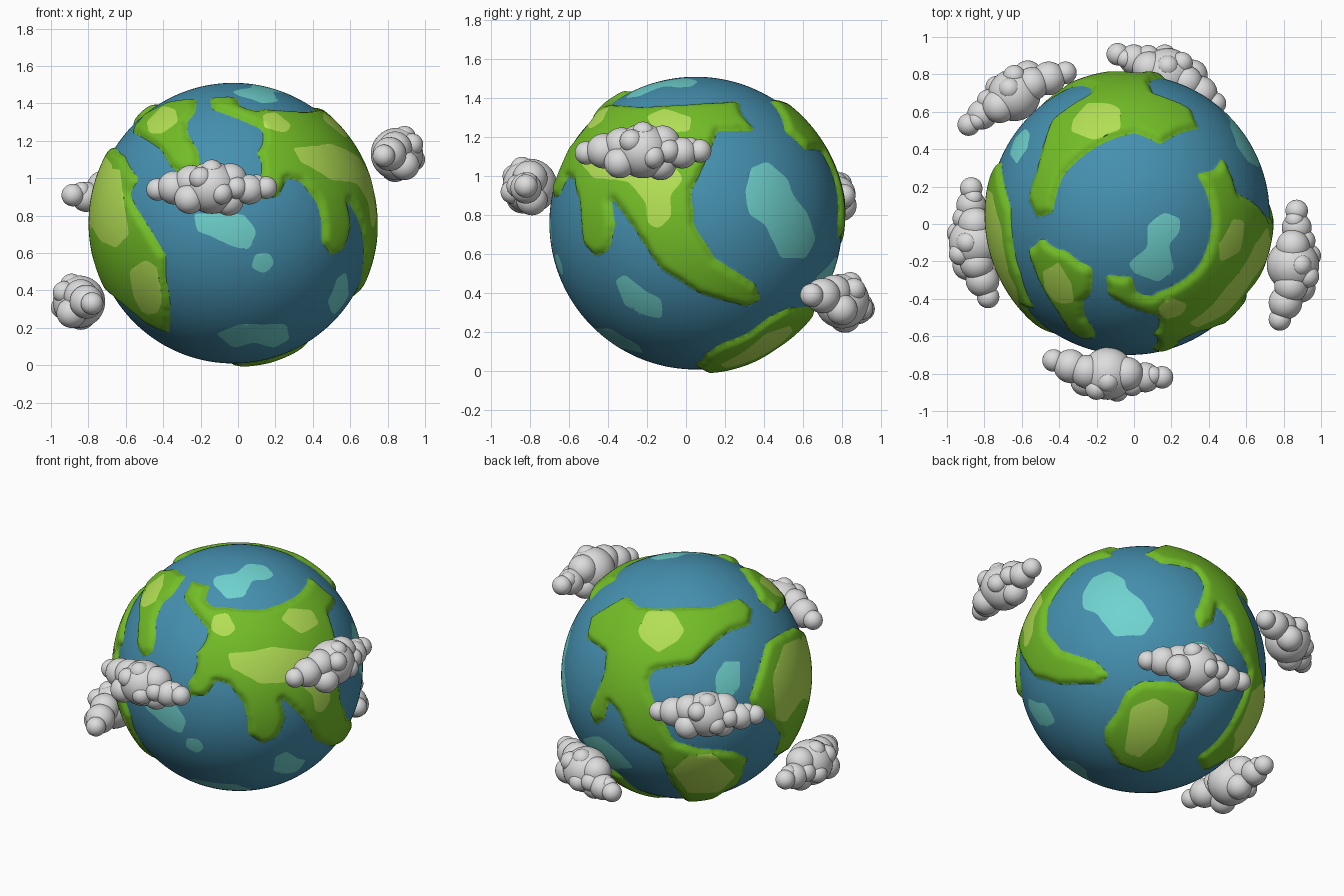
import bpy, bmesh
from math import sin, cos, radians
from mathutils import Vector, Matrix

cube = bpy.data.objects.get("Cube")
if cube:
    bpy.data.objects.remove(cube, do_unlink=True)

CENTRE = Vector((-0.025, 0.05, 0.76))
RADIUS = 0.75
LAND_HEIGHT = 0.024
OCEAN, SHALLOWS, LAND, HIGHLAND = range(4)


def make_material(name, red, green, blue):
    mat = bpy.data.materials.new(name)
    mat.use_nodes = True
    mat.diffuse_color = (red, green, blue, 1)
    shader = mat.node_tree.nodes["Principled BSDF"]
    shader.inputs["Base Color"].default_value = (red, green, blue, 1)
    shader.inputs["Roughness"].default_value = 0.8
    return mat


globe_materials = [
    make_material("ocean blue", 0.06, 0.28, 0.43),
    make_material("shallow water cyan", 0.16, 0.65, 0.62),
    make_material("land green", 0.17, 0.51, 0.02),
    make_material("highland light green", 0.45, 0.74, 0.09),
]
cloud_white = make_material("cloud white", 0.72, 0.72, 0.72)


def direction(azimuth, elevation):
    """Right, up and outward axes of a stencil projected onto the globe."""
    a, e = radians(azimuth), radians(elevation)
    out = Vector((sin(a) * cos(e), -cos(a) * cos(e), sin(e)))
    right = Vector((cos(a), sin(a), 0))
    return right, out.cross(right), out


DIRECTIONS = {
    "front": direction(0, 0),
    "right": direction(90, 0),
    "top": direction(0, 90),
    "back_left": direction(215, 27),
    "back_right": direction(145, -27),
}
stencils = []


def stencil(kind, side, *outline):
    """Outline in hundredths of the globe radius, projected from one side."""
    us, vs = zip(*outline)
    stencils.append((kind, side, outline, min(us), max(us), min(vs), max(vs)))


def inside(u, v, outline):
    hit = False
    u0, v0 = outline[-1]
    for u1, v1 in outline:
        if (v0 > v) != (v1 > v) and u < (u1 - u0) * (v - v0) / (v1 - v0) + u0:
            hit = not hit
        u0, v0 = u1, v1
    return hit


# western continent, wrapping round the side
stencil(LAND, "front", (-84, 52), (-79, 44), (-79, 31), (-69, 11), (-58, -6), (-48, -23), (-48, -40),
        (-45, -54), (-45, -79), (-60, -72), (-78, -57), (-95, -42), (-110, -20), (-110, 30))
stencil(LAND, "back_left", (88, 38), (66, 24), (60, 2), (52, -23), (58, -32), (72, -40),
        (82, -58), (110, -20), (110, 30))
# north-western island
stencil(LAND, "front", (-72, 65), (-62, 77), (-44, 86), (-26, 89), (-27, 79), (-33, 72), (-32, 62),
        (-25, 52), (-24, 41), (-33, 34), (-44, 39), (-51, 52), (-61, 59))
# eastern continent and its northern spit
stencil(LAND, "right", (-97, 17), (-95, 27), (-85, 50), (-70, 69), (-56, 81), (-38, 79), (29, 83),
        (32, 73), (41, 63), (15, 63), (6, 40), (-3, 22), (-1, -1), (13, -24), (40, -41), (45, -52),
        (34, -57), (3, -48), (-25, -30), (-42, -3), (-58, 18), (-55, -1), (-59, -18), (-68, -23),
        (-77, -13), (-79, 13), (-83, 30), (-87, 32), (-93, 19))
stencil(LAND, "front", (-17, 89), (2, 90), (5, 83), (20, 79), (40, 79), (40, 63), (20, 67),
        (4, 74), (-15, 81))
# rear continent
stencil(LAND, "back_left", (-79, 28), (-75, 46), (-47, 62), (-37, 52), (-13, 51), (23, 52), (44, 60),
        (55, 51), (52, 38), (35, 32), (21, 20), (7, 6), (-25, 1), (-30, -8), (-25, -24), (-9, -56),
        (11, -62), (40, -64), (51, -69), (44, -87), (11, -105), (-1, -100), (-11, -89), (-21, -66),
        (-45, -52), (-53, -32), (-61, -23), (-65, -38), (-73, -42), (-77, -30), (-65, -2), (-63, 16))
# southern continent
stencil(LAND, "back_right", (-35, -53), (-26, -40), (-20, -24), (-8, -15), (15, -14), (36, -17),
        (40, -25), (33, -40), (25, -53), (23, -70), (14, -82), (0, -86), (-21, -80), (-33, -65))

# highlands
stencil(HIGHLAND, "front", (-95, 31), (-88, 38), (-78, 37), (-76, 17), (-72, -8), (-81, -17), (-92, -12), (-99, 0))
stencil(HIGHLAND, "back_left", (78, 22), (90, 28), (96, 12), (92, -20), (80, -38), (72, -38), (69, -4))
stencil(HIGHLAND, "front", (-72, -33), (-61, -25), (-53, -30), (-49, -54), (-53, -63), (-63, -62), (-69, -51))
stencil(HIGHLAND, "front", (-60, 70), (-49, 81), (-40, 79), (-38, 70), (-49, 62), (-58, 62))
stencil(HIGHLAND, "front", (20, 75), (29, 77), (40, 68), (36, 62), (22, 66))
stencil(HIGHLAND, "right", (-75, 52), (-50, 55), (-20, 45), (-8, 30), (-17, 18), (-16, 4), (-25, -4),
        (-32, 0), (-33, 14), (-45, 28), (-68, 30), (-78, 42))
stencil(HIGHLAND, "right", (-33, 71), (-21, 76), (-3, 70), (-4, 61), (-25, 59))
stencil(HIGHLAND, "back_right", (-15, -35), (3, -27), (15, -33), (14, -45), (7, -61), (-5, -73), (-17, -69))
stencil(HIGHLAND, "back_left", (-37, 32), (-29, 48), (-9, 48), (0, 32), (-5, 24), (-21, 14), (-33, 24))
stencil(HIGHLAND, "back_left", (-10, -77), (3, -66), (23, -65), (40, -81), (27, -93), (3, -94))

# shallow water
stencil(SHALLOWS, "front", (-28, 7), (8, 6), (17, -6), (11, -19), (0, -17), (-14, -10), (-26, -6))
stencil(SHALLOWS, "front", (15, -22), (27, -21), (29, -30), (22, -36), (13, -32))
stencil(SHALLOWS, "front", (-12, -79), (4, -72), (38, -72), (40, -83), (29, -89), (15, -85), (0, -89))
stencil(SHALLOWS, "right", (-55, -39), (-48, -35), (-35, -46), (-23, -52), (-23, -65), (-35, -63), (-49, -56))
stencil(SHALLOWS, "right", (34, 23), (38, 38), (49, 42), (63, 30), (66, 20), (77, 6), (82, -11),
        (75, -24), (58, -24), (47, -1), (36, 6))
stencil(SHALLOWS, "top", (-1, -35), (13, -23), (13, -7), (25, 2), (37, -3), (35, -14), (28, -21),
        (32, -39), (21, -48), (4, -42))
stencil(SHALLOWS, "back_left", (25, -4), (32, 8), (45, 8), (45, -12), (35, -24), (26, -18))
stencil(SHALLOWS, "back_left", (-83, -52), (-69, -51), (-53, -64), (-41, -77), (-57, -77), (-73, -67))


def surface_kind(point):
    seen = {name: (100 * point.dot(r), 100 * point.dot(u), point.dot(o))
            for name, (r, u, o) in DIRECTIONS.items()}
    kind = OCEAN
    for new, side, outline, u0, u1, v0, v1 in stencils:
        # highlands only lie on land, shallows only in the ocean
        if new == kind or (new == HIGHLAND) != (kind == LAND):
            continue
        u, v, facing = seen[side]
        if facing > 0 and u0 < u < u1 and v0 < v < v1 and inside(u, v, outline):
            kind = new
    return kind


def finish(bm, name, materials, angle):
    mesh = bpy.data.meshes.new(name)
    bm.to_mesh(mesh)
    bm.free()
    for mat in materials:
        mesh.materials.append(mat)
    obj = bpy.data.objects.new(name, mesh)
    bpy.context.collection.objects.link(obj)
    bpy.ops.object.select_all(action="DESELECT")
    obj.select_set(True)
    bpy.context.view_layer.objects.active = obj
    bpy.ops.object.shade_smooth_by_angle(angle=radians(angle))
    return obj


# globe: paint the faces
bm = bmesh.new()
bmesh.ops.create_icosphere(bm, subdivisions=7, radius=1)
for face in bm.faces:
    face.material_index = surface_kind(face.calc_center_median().normalized())

# smooth the coastlines
coast = {}
for edge in bm.edges:
    if len({f.material_index for f in edge.link_faces}) > 1:
        a, b = edge.verts
        coast.setdefault(a, []).append(b)
        coast.setdefault(b, []).append(a)
for _ in range(4):
    moved = {v: (v.co + sum((n.co for n in near), Vector()) / len(near)).normalized()
             for v, near in coast.items()}
    for v, co in moved.items():
        v.co = co

# raise the land with sloping shores
height = {v: float(all(f.material_index >= LAND for f in v.link_faces)) for v in bm.verts}
for _ in range(3):
    height = {v: h and sum(height[e.other_vert(v)] for e in v.link_edges) / len(v.link_edges)
              for v, h in height.items()}
for v, h in height.items():
    v.co = CENTRE + v.co.normalized() * (RADIUS + LAND_HEIGHT * h)
finish(bm, "globe", globe_materials, 40)

# puffs of one cloud: along, outward, up, radius (hundredths)
PUFFS = [(-29, -7, -1, 6), (-20, -4, 0, 9), (-11, -1, 3, 9), (0, 0, 0, 14), (0, 4, 9, 6),
         (-12, 4, -6, 8), (10, 0, 4, 9), (9, -1, -7, 8), (13, 6, 0, 6), (20, 2, -1, 8),
         (29, 2, 0, 6), (24, 1, 2, 5), (5, 9, -3, 6), (-6, 8, 5, 6)]


def cloud(name, place, turn, tilt=0, flip=1):
    bm = bmesh.new()
    frame = (Matrix.Translation(place) @ Matrix.Rotation(radians(turn), 4, "Z")
             @ Matrix.Rotation(radians(tilt), 4, "Y"))
    for along, outward, up, size in PUFFS:
        spot = Matrix.Translation(Vector((flip * along, -outward, up)) / 100)
        bmesh.ops.create_icosphere(bm, subdivisions=4, radius=size / 100, matrix=frame @ spot)
    finish(bm, name, [cloud_white], 60)


# clouds around the globe
cloud("front_cloud", (-0.14, -0.80, 0.95), 0)
cloud("left_cloud", (0.85, -0.22, 1.13), 90)
cloud("right_cloud", (-0.85, -0.10, 0.34), -90, flip=-1)
cloud("back_right_cloud", (-0.64, 0.69, 0.91), 217)
cloud("back_cloud", (0.18, 0.80, 0.36), 162, tilt=8)
